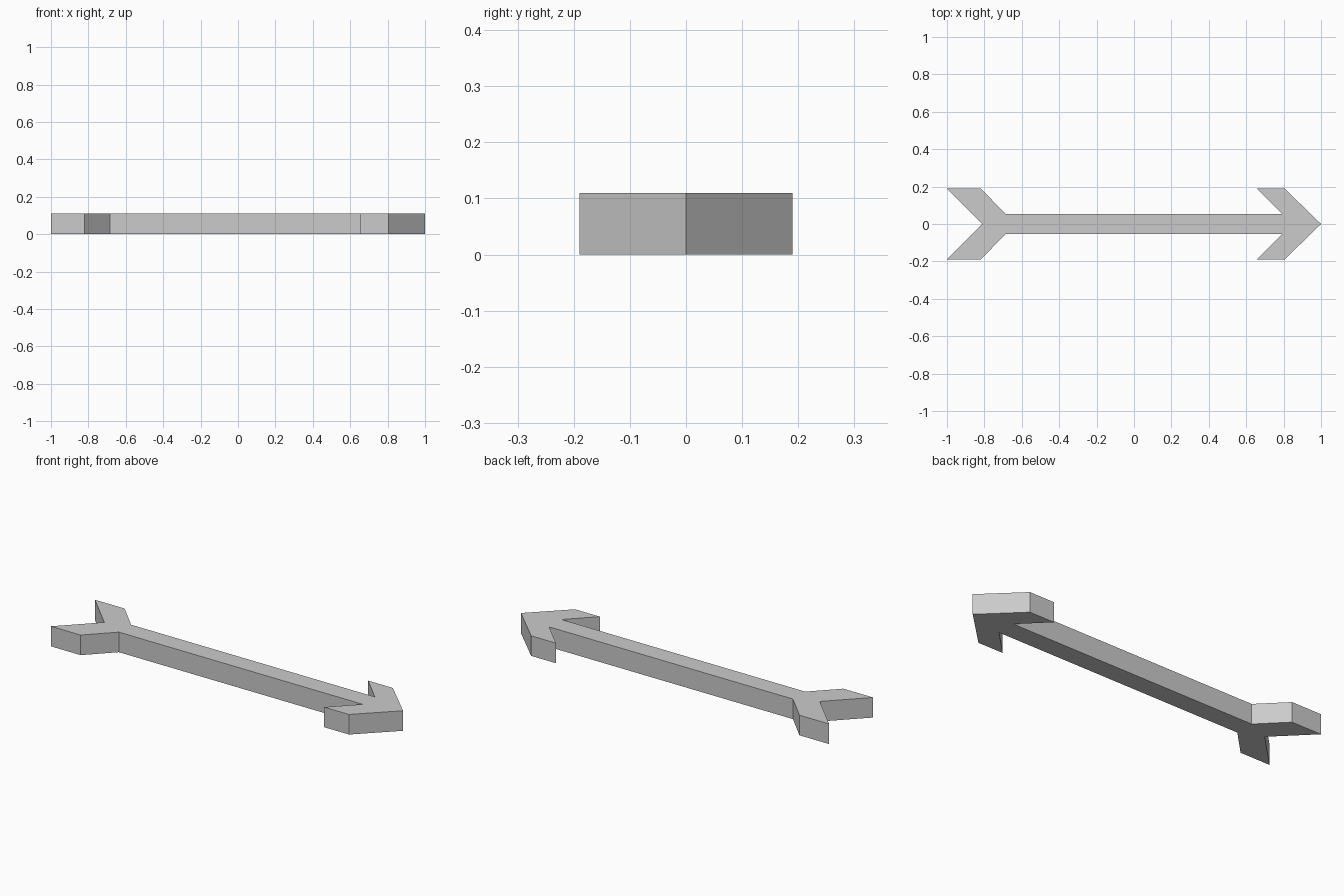
import bpy
import bmesh

cube = bpy.data.objects.get("Cube")
if cube:
    bpy.data.objects.remove(cube, do_unlink=True)

THICKNESS = 0.11

# Plain grey finish
grey = bpy.data.materials.new("plain grey")
grey.use_nodes = True
colour = (0.6, 0.6, 0.6, 1.0)
grey.diffuse_color = colour
grey.node_tree.nodes["Principled BSDF"].inputs["Base Color"].default_value = colour

# Half outline from the tail notch to the tip
notch = (-0.81, 0.0)
tip = (1.0, 0.0)
tail_fin = [(-1.0, 0.19), (-0.82, 0.19), (-0.685, 0.053)]
head_barb = [(0.792, 0.053), (0.655, 0.19), (0.805, 0.19)]
half = tail_fin + head_barb

# Mirror the half across the long axis
outline = [notch] + half + [tip] + [(x, -y) for x, y in reversed(half)]

# Extrude the outline into a flat solid
bm = bmesh.new()
base = bm.faces.new([bm.verts.new((x, y, 0.0)) for x, y in outline])
raised = bmesh.ops.extrude_face_region(bm, geom=[base], use_keep_orig=True)
top_verts = [g for g in raised["geom"] if isinstance(g, bmesh.types.BMVert)]
bmesh.ops.translate(bm, verts=top_verts, vec=(0, 0, THICKNESS))
bmesh.ops.recalc_face_normals(bm, faces=bm.faces)

mesh = bpy.data.meshes.new("arrow")
bm.to_mesh(mesh)
bm.free()
mesh.materials.append(grey)
bpy.context.collection.objects.link(bpy.data.objects.new("arrow", mesh))
